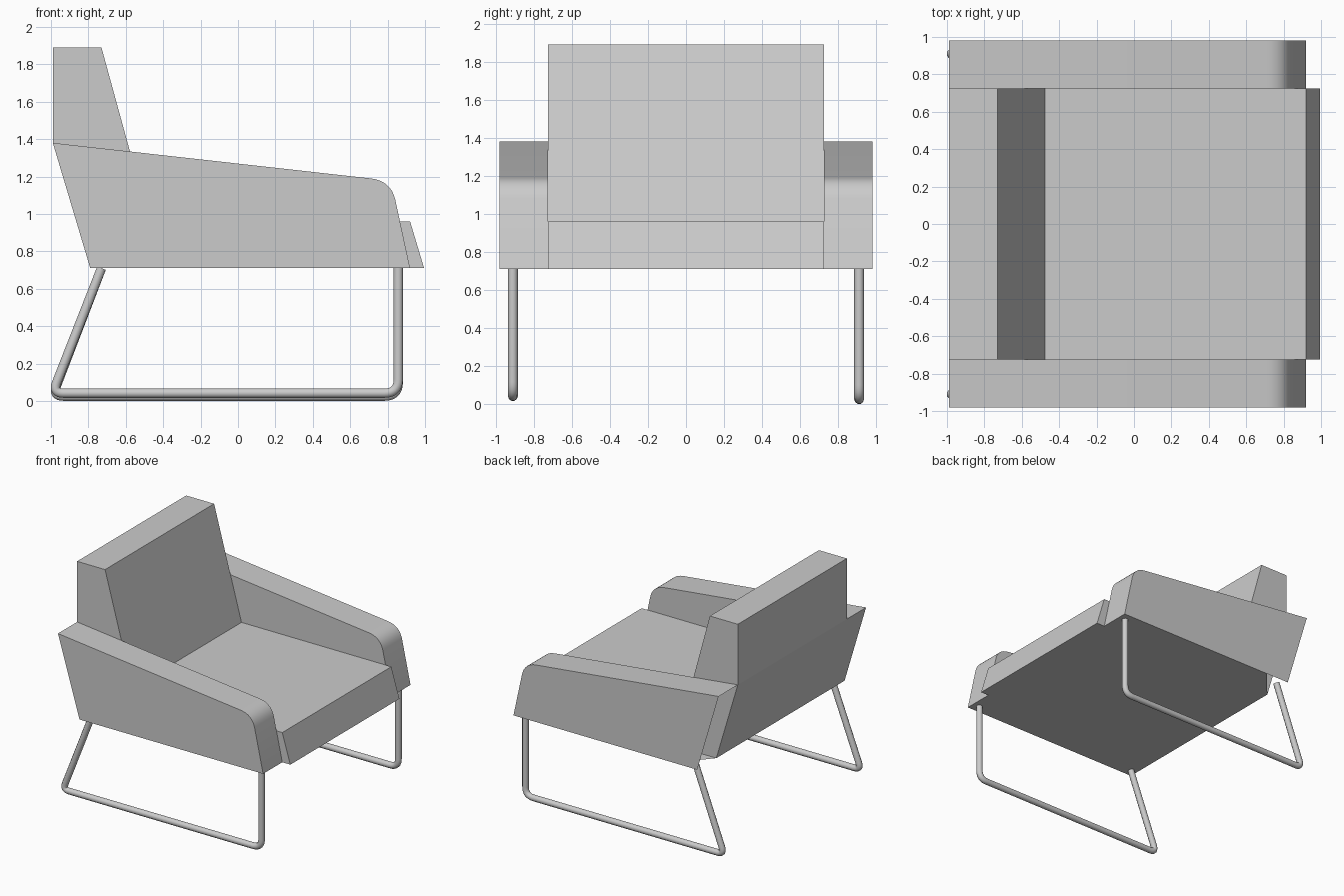
import bpy
import bmesh
from mathutils import Vector

cube = bpy.data.objects.get("Cube")
if cube:
    bpy.data.objects.remove(cube, do_unlink=True)

# One flat grey for the whole chair
GREY = (0.6, 0.6, 0.6, 1.0)
grey = bpy.data.materials.new("light_grey")
grey.use_nodes = True
grey.diffuse_color = GREY
grey.node_tree.nodes["Principled BSDF"].inputs["Base Color"].default_value = GREY

SEAT_Y, ARM_Y, LEG_Y = 0.725, 0.98, 0.91
BASE_Z = 0.71
BACK_X = -0.79


def fillet(before, corner, after, steps=8):
    """Points of a rounded corner between two tangent points."""
    a, c, b = Vector(before), Vector(corner), Vector(after)
    pts = []
    for i in range(steps + 1):
        t = i / steps
        pts.append(a * (1 - t) ** 2 + c * 2 * t * (1 - t) + b * t ** 2)
    return pts


def round_corner(before, corner, after, size):
    """Rounded corner starting a set distance away from the corner."""
    c = Vector(corner)
    a = c + (Vector(before) - c).normalized() * size
    b = c + (Vector(after) - c).normalized() * size
    return fillet(a, c, b)


def prism(name, profile, y0, y1, edit=None):
    """Extrude an x-z profile along y into a solid."""
    bm = bmesh.new()
    face = bm.faces.new([bm.verts.new((p[0], y0, p[1])) for p in profile])
    out = bmesh.ops.extrude_face_region(bm, geom=[face])
    moved = [g for g in out["geom"] if isinstance(g, bmesh.types.BMVert)]
    bmesh.ops.translate(bm, verts=moved, vec=(0, y1 - y0, 0))
    bmesh.ops.recalc_face_normals(bm, faces=bm.faces)
    if edit:
        edit(bm)
    mesh = bpy.data.meshes.new(name)
    bm.to_mesh(mesh)
    bm.free()
    mesh.materials.append(grey)
    obj = bpy.data.objects.new(name, mesh)
    bpy.context.collection.objects.link(obj)
    return obj


def open_back(bm):
    """Open the rear end of an arm and clip the rear corner of its underside."""
    bm.normal_update()
    rear = [f for f in bm.faces if f.normal.x < -0.9]
    under = [f for f in bm.faces if f.normal.z < -0.9]
    bmesh.ops.delete(bm, geom=rear + under, context="FACES_ONLY")
    low = [v for v in bm.verts if abs(v.co.z - BASE_Z) < 0.001]
    inner = sorted((v for v in low if v.co.y < 0.8), key=lambda v: v.co.x)
    front = max((v for v in low if v.co.y > 0.8), key=lambda v: v.co.x)
    clip = bm.verts.new((-0.57, ARM_Y, BASE_Z))
    floor = bm.faces.new([inner[0], clip, front, inner[1]])
    floor.normal_update()
    if floor.normal.z > 0:
        floor.normal_flip()


# Seat and backrest as one angular block
prism("seat_and_back",
      [(BACK_X, BASE_Z), (-0.99, 1.38), (-0.99, 1.89), (-0.73, 1.89),
       (-0.475, 0.96), (0.92, 0.96), (0.995, BASE_Z)],
      -SEAT_Y, SEAT_Y)

# Sloping arms with a rounded front corner
arm = [(BACK_X, BASE_Z), (-0.99, 1.38)]
arm += [tuple(p) for p in fillet((0.71, 1.19), (0.815, 1.178), (0.84, 1.08))]
arm += [(0.92, BASE_Z)]
arms = [prism("front_arm", arm, -ARM_Y, -SEAT_Y),
        prism("rear_arm", arm, SEAT_Y, ARM_Y, open_back)]
for obj in arms:
    bpy.ops.object.select_all(action="DESELECT")
    obj.select_set(True)
    bpy.context.view_layer.objects.active = obj
    bpy.ops.object.shade_smooth_by_angle()


def leg_frame(name, y, z):
    """Bent tube: rear strut, floor rail and front post."""
    top_rear, low_rear = (-0.73, BASE_Z), (-0.992, z)
    low_front, top_front = (0.857, z), (0.857, BASE_Z)
    path = [Vector(top_rear)]
    path += round_corner(top_rear, low_rear, low_front, 0.06)
    path += round_corner(low_rear, low_front, top_front, 0.075)
    path += [Vector(top_front)]
    curve = bpy.data.curves.new(name, "CURVE")
    curve.dimensions = "3D"
    curve.bevel_depth = 0.026
    curve.bevel_resolution = 3
    curve.use_fill_caps = True
    spline = curve.splines.new("POLY")
    spline.points.add(len(path) - 1)
    for point, p in zip(spline.points, path):
        point.co = (p.x, y, p.y, 1)
    spline.use_smooth = True
    curve.materials.append(grey)
    obj = bpy.data.objects.new(name, curve)
    bpy.context.collection.objects.link(obj)


# Tube legs under each arm
leg_frame("front_leg_frame", -LEG_Y, 0.042)
leg_frame("rear_leg_frame", LEG_Y, 0.026)
